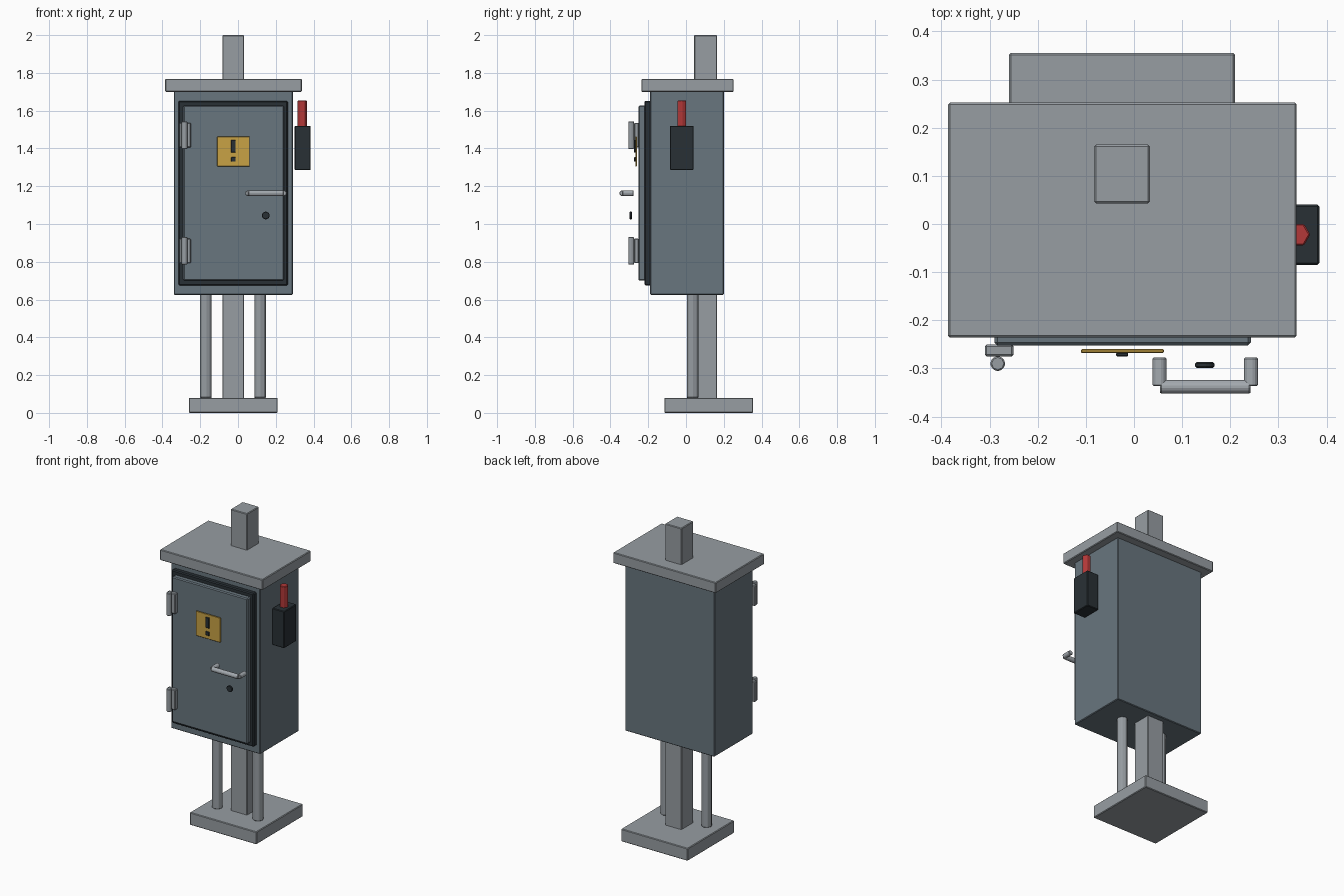
import bpy, math

cube = bpy.data.objects.get("Cube")
if cube:
    bpy.data.objects.remove(cube, do_unlink=True)


def material(name, rgb):
    m = bpy.data.materials.new(name)
    m.use_nodes = True
    m.diffuse_color = (*rgb, 1)
    m.node_tree.nodes["Principled BSDF"].inputs["Base Color"].default_value = (*rgb, 1)
    return m


GALVANISED = material("galvanised grey", (0.31, 0.34, 0.365))
STEEL = material("handle steel", (0.37, 0.40, 0.43))
PAINT = material("blue grey paint", (0.14, 0.18, 0.21))
RUBBER = material("dark rubber", (0.022, 0.03, 0.036))
RED = material("lever red", (0.45, 0.04, 0.04))
YELLOW = material("warning yellow", (0.58, 0.36, 0.06))


def finish(name, mat, bevel):
    ob = bpy.context.object
    ob.name = ob.data.name = name
    ob.data.materials.append(mat)
    if bevel:
        mod = ob.modifiers.new("edge bevel", 'BEVEL')
        mod.width = bevel
        mod.segments = 1
    return ob


def box(name, mat, x, y, z, bevel=0.004):
    """Box between (low, high) limits on each axis."""
    bpy.ops.mesh.primitive_cube_add(size=1, location=[sum(a) / 2 for a in (x, y, z)])
    bpy.context.object.scale = [a[1] - a[0] for a in (x, y, z)]
    bpy.ops.object.transform_apply(location=False, rotation=False, scale=True)
    return finish(name, mat, bevel)


def rod(name, mat, centre, radius, length, axis="z", sides=8, bevel=0.003):
    turn = {"x": (0, math.pi / 2, 0), "y": (math.pi / 2, 0, 0), "z": (0, 0, math.pi / 2)}
    bpy.ops.mesh.primitive_cylinder_add(vertices=sides, radius=radius, depth=length,
                                        location=centre, rotation=turn[axis])
    return finish(name, mat, bevel)


# Stand: base slab, post running through the cabinet, two conduits
box("base_plate", GALVANISED, (-0.26, 0.21), (-0.115, 0.355), (0, 0.08))
box("post", GALVANISED, (-0.083, 0.033), (0.043, 0.165), (0.06, 2.0))
for side, x in (("right", -0.17), ("left", 0.117)):
    rod(f"{side}_conduit", GALVANISED, (x, 0.035, 0.36), 0.032, 0.56)

# Cabinet, roof, seal and door
box("cabinet", PAINT, (-0.34, 0.29), (-0.19, 0.2), (0.625, 1.71))
box("roof", GALVANISED, (-0.386, 0.338), (-0.236, 0.252), (1.7, 1.768))
box("door_seal", RUBBER, (-0.315, 0.264), (-0.22, -0.185), (0.675, 1.652), 0.006)
box("door", PAINT, (-0.29, 0.243), (-0.252, -0.215), (0.7, 1.627), 0.006)

# Hinges
for level, z in (("lower", 0.858), ("upper", 1.47)):
    box(f"{level}_hinge_leaf", GALVANISED, (-0.31, -0.25), (-0.275, -0.25),
        (z - 0.065, z + 0.065))
    rod(f"{level}_hinge_pin", GALVANISED, (-0.283, -0.29, z), 0.016, 0.145)

# Door handle
for side, x in (("right", 0.053), ("left", 0.243)):
    rod(f"{side}_handle_mount", STEEL, (x, -0.307, 1.163), 0.0155, 0.06, "y")
rod("handle_bar", STEEL, (0.148, -0.338, 1.163), 0.0155, 0.188, "x")

# Lock
rod("lock", RUBBER, (0.147, -0.293, 1.045), 0.021, 0.012, "y", 10)

# Warning sign with its mark
box("warning_plate", YELLOW, (-0.11, 0.062), (-0.268, -0.26), (1.305, 1.463), 0.002)
box("warning_bar", RUBBER, (-0.037, -0.012), (-0.275, -0.267), (1.378, 1.445), 0.002)
box("warning_dot", RUBBER, (-0.037, -0.012), (-0.275, -0.267), (1.33, 1.354), 0.002)

# Side switch
box("switch_box", RUBBER, (0.3, 0.385), (-0.085, 0.04), (1.285, 1.52))
rod("switch_lever", RED, (0.34, -0.022, 1.577), 0.026, 0.154, sides=6).rotation_euler.z = math.pi / 6
